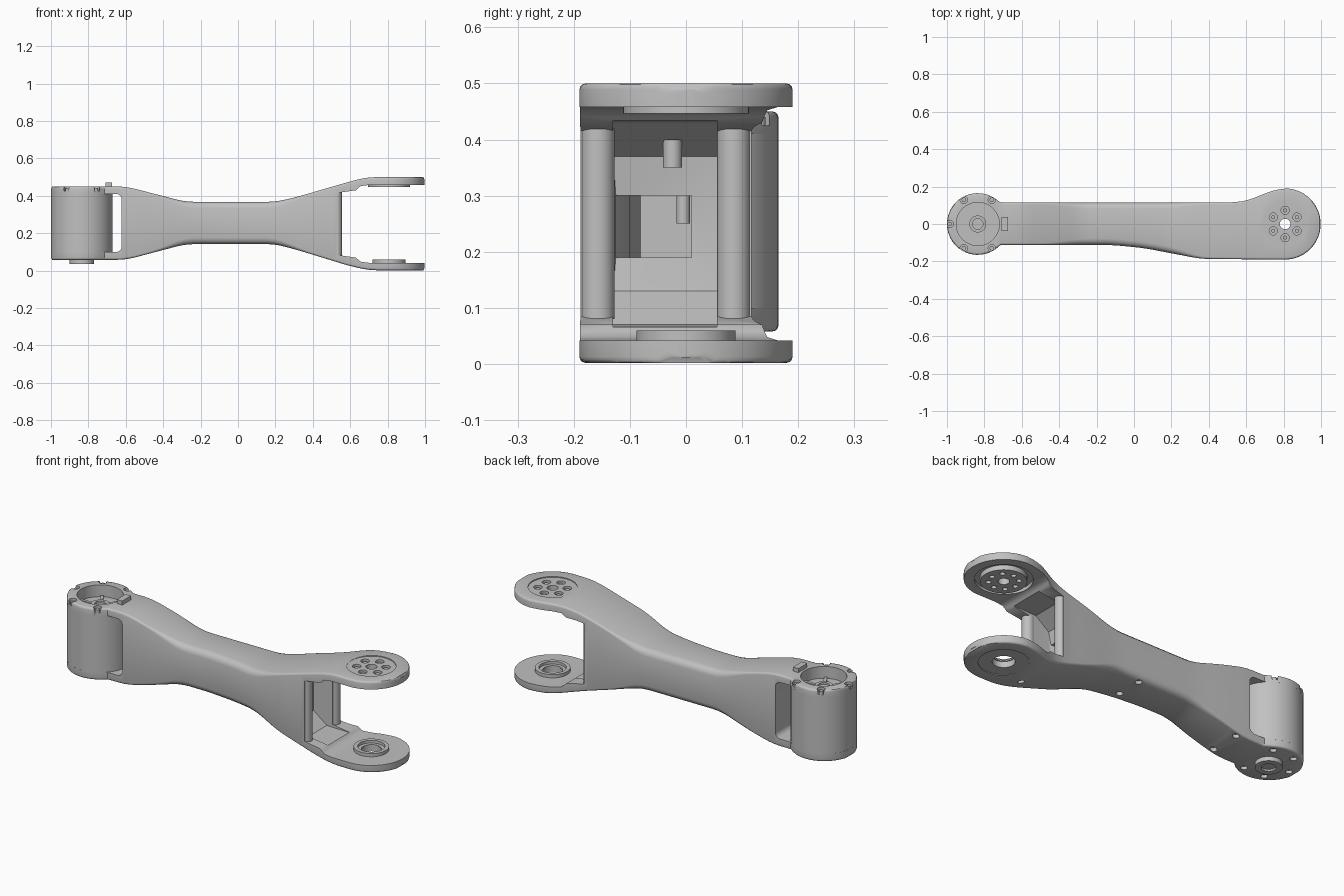
import bpy, bmesh, math
from mathutils import Matrix, Vector

if "Cube" in bpy.data.objects:
    bpy.data.objects.remove(bpy.data.objects["Cube"], do_unlink=True)

GREY = bpy.data.materials.new("machined grey")
GREY.use_nodes = True
GREY.diffuse_color = (0.53, 0.53, 0.53, 1)
GREY.node_tree.nodes["Principled BSDF"].inputs["Base Color"].default_value = GREY.diffuse_color

MOTOR, FORK = -0.835, 0.808      # x of the two joint axes
R_MOTOR, R_FORK = 0.165, 0.19


def to_object(name, bm):
    bmesh.ops.recalc_face_normals(bm, faces=bm.faces)
    mesh = bpy.data.meshes.new(name)
    bm.to_mesh(mesh)
    bm.free()
    ob = bpy.data.objects.new(name, mesh)
    bpy.context.collection.objects.link(ob)
    return ob


def loft(name, rings):
    bm = bmesh.new()
    vs = [[bm.verts.new(p) for p in ring] for ring in rings]
    n = len(vs[0])
    for a, b in zip(vs, vs[1:]):
        for i in range(n):
            j = (i + 1) % n
            bm.faces.new((a[i], a[j], b[j], b[i]))
    bm.faces.new(vs[0])
    bm.faces.new(vs[-1])
    return to_object(name, bm)


def cylinder(name, x, y, z0, z1, r, sides=48):
    bm = bmesh.new()
    bmesh.ops.create_cone(bm, cap_ends=True, segments=sides, radius1=r, radius2=r,
                          depth=z1 - z0, matrix=Matrix.Translation((x, y, (z0 + z1) / 2)))
    return to_object(name, bm)


def box(name, x0, x1, y0, y1, z0, z1, round_y=0.0):
    bm = bmesh.new()
    bmesh.ops.create_cube(bm, size=1)
    for v in bm.verts:
        v.co = Vector((x0 if v.co.x < 0 else x1, y0 if v.co.y < 0 else y1, z0 if v.co.z < 0 else z1))
    if round_y:
        edges = [e for e in bm.edges if abs(e.verts[0].co.y - e.verts[1].co.y) > 1e-4]
        bmesh.ops.bevel(bm, geom=edges, offset=round_y, segments=5, profile=0.5, affect='EDGES')
    return to_object(name, bm)


def boolean(ob, cutter):
    m = ob.modifiers.new("bool", 'BOOLEAN')
    m.operation, m.solver, m.object = 'DIFFERENCE', 'EXACT', cutter
    bpy.context.view_layer.update()
    mesh = bpy.data.meshes.new_from_object(ob.evaluated_get(bpy.context.evaluated_depsgraph_get()))
    ob.modifiers.clear()
    ob.data = mesh
    bpy.data.objects.remove(cutter, do_unlink=True)


def cut_hole(ob, x, y, z0, z1, r, sides=32):
    boolean(ob, cylinder("cutter", x, y, z0, z1, r, sides))


def around(cx, radius, angles):
    return [(cx + radius * math.cos(math.radians(a)), radius * math.sin(math.radians(a))) for a in angles]


def finish(ob):
    ob.data.materials.clear()
    ob.data.materials.append(GREY)
    bpy.ops.object.select_all(action='DESELECT')
    ob.select_set(True)
    bpy.context.view_layer.objects.active = ob
    bpy.ops.object.shade_smooth_by_angle(angle=math.radians(34))


def curve(keys, x):
    # Piecewise profile with softened corners
    def linear(t):
        for (xa, a), (xb, b) in zip(keys, keys[1:]):
            if t <= xb:
                return a + (b - a) * max(0, t - xa) / (xb - xa)
        return keys[-1][1]
    return sum(linear(x + d * 0.015) for d in range(-3, 4)) / 7


TOP = [(-0.6, .45), (-0.28, .368), (0.2, .368), (0.3, .39), (0.6, .477), (0.69, .5)]
BOTTOM = [(-0.6, .058), (-0.28, .142), (0.2, .142), (0.32, .11), (0.6, .024), (0.7, .002)]
BACK = [(0.54, .115), (0.62, .128), (0.7, .165), (0.76, .185), (0.82, .19)]
FRONT = [(-0.12, .112), (0.05, .128), (0.36, .187), (0.8, .19)]
ROUND = [(-0.45, .011), (-0.28, .034), (0.2, .034), (0.36, .011)]


def half_width(keys, x):
    if x > FORK:
        return math.sqrt(max(R_FORK ** 2 - (x - FORK) ** 2, 0))
    circle = math.sqrt(max(R_MOTOR ** 2 - (x - MOTOR) ** 2, 0))
    return circle if x < -0.72 else max(circle, curve(keys, x))


def section(x):
    # Rounded rectangle across the arm
    b, f = half_width(BACK, x), half_width(FRONT, x)
    c = min(curve(ROUND, x), 0.4 * b)
    edge = 0.01 if abs(x) > 0.995 else 0
    t, u = curve(TOP, x) - edge, curve(BOTTOM, x) + edge
    corners = [(b - c, t - c), (c - f, t - c), (c - f, u + c), (b - c, u + c)]
    return [(x, y + c * math.cos(a), z + c * math.sin(a))
            for q, (y, z) in enumerate(corners)
            for a in [math.radians(90 * q + 30 * k) for k in range(4)]]


# Arm body: lofted along x with rounded ends
turns = [math.radians(4 + 6 * i) for i in range(15)]
stations = [MOTOR - R_MOTOR * math.cos(t) for t in turns]
stations += [-0.81 + i * 0.0323 for i in range(50)]
stations += [FORK + R_FORK * math.cos(t) for t in reversed(turns)]
body = loft("arm_body", [section(x) for x in stations])

# Fork gap between the two plates
half = [(1.2, .042), (0.7, .042), (0.655, .048), (0.63, .07), (0.56, .08), (0.535, .085)]
gap = half + [(x, 0.5 - z) for x, z in reversed(half)]
boolean(body, loft("cutter", [[(x, y, z) for x, z in gap] for y in (-0.4, 0.4)]))


# Cavity stepping down to a tunnel in the neck
def frame(x, y0, y1, z0, z1):
    return [(x, y0, z0), (x, y1, z0), (x, y1, z1), (x, y0, z1)]


boolean(body, loft("cutter", [frame(0.64, -.13, .055, .066, .434), frame(0.5, -.13, .055, .07, .43),
                             frame(0.42, -.13, .055, .13, .37), frame(0.41, -.125, .01, .19, .3),
                             frame(0.2, -.1, .01, .19, .3), frame(-0.2, -.08, .01, .19, .3)]))

# Window beside the motor, motor bay and screw notches
boolean(body, box("cutter", -1.1, -0.622, -0.3, 0.3, 0.1, 0.41, 0.03))
cut_hole(body, MOTOR, 0, 0.3, 0.6, 0.115, 64)
notches = around(MOTOR, 0.15, (60, 120, 180, 240, 300))
for x, y in notches:
    cut_hole(body, x, y, 0.425, 0.5, 0.02, 20)

# Fork joint: recesses, bolt circle above, bearing bore below
cut_hole(body, FORK, 0, 0.495, 0.6, 0.122, 64)
cut_hole(body, FORK, 0, 0.4, 0.472, 0.14, 64)
cut_hole(body, FORK, 0, -0.1, 0.006, 0.122, 64)
cut_hole(body, FORK, 0, -0.1, 0.1, 0.055)
cut_hole(body, FORK, 0, 0.4, 0.6, 0.028)
bolts = around(FORK, 0.073, range(30, 390, 60))
for x, y in bolts:
    cut_hole(body, x, y, 0.478, 0.6, 0.022, 20)

# Blind screw holes along the underside
for x, y in around(MOTOR, 0.125, (60, 120, 180, 240, 300)) + [
        (-0.56, .085), (-0.56, -.08), (0.04, .08), (0.04, -.06), (0.6, -.12)]:
    z = curve(BOTTOM, x)
    cut_hole(body, x, y, z - 0.05, z + 0.018, 0.017, 16)
finish(body)

# Upper fork flange
flange = cylinder("upper_fork_flange", FORK, 0, 0.446, 0.474, 0.112, 64)
cut_hole(flange, FORK, 0, 0.4, 0.5, 0.028)
for x, y in around(FORK, 0.073, range(0, 360, 45)):
    cut_hole(flange, x, y, 0.4, 0.46, 0.013, 16)
finish(flange)
for x, y in bolts:
    finish(cylinder("bolt_head", x, y, 0.473, 0.488, 0.012, 6))

# Lower fork bearing ring
ring = cylinder("lower_bearing_ring", FORK, 0, 0.038, 0.06, 0.088, 64)
cut_hole(ring, FORK, 0, 0.045, 0.1, 0.068)
cut_hole(ring, FORK, 0, 0, 0.1, 0.05)
finish(ring)

# Rounded ends of the cavity side walls, and pegs inside the cavity
for y in (0.085, -0.157):
    finish(cylinder("wall_end_post", 0.526, y, 0.08, 0.42, 0.03, 32))
finish(cylinder("upper_cavity_peg", 0.45, -0.024, 0.35, 0.4, 0.017, 24))
finish(cylinder("lower_cavity_peg", 0.42, -0.005, 0.25, 0.3, 0.012, 24))

# Motor housing with its sunken cup, hub and spokes
housing = cylinder("motor_housing", MOTOR, 0, 0.095, 0.415, 0.1645, 96)
cut_hole(housing, MOTOR, 0, 0.385, 0.5, 0.115, 64)
finish(housing)
hub = cylinder("motor_hub", MOTOR, 0, 0.38, 0.402, 0.045)
cut_hole(hub, MOTOR, 0, 0.392, 0.5, 0.028)
finish(hub)
for i in range(6):
    spoke = box("motor_spoke", 0.04, 0.116, -0.008, 0.008, 0.38, 0.393)
    spoke.location.x, spoke.rotation_euler.z = MOTOR, math.radians(60 * i)
    finish(spoke)
for x, y in notches:
    finish(cylinder("notch_screw", x, y, 0.42, 0.44, 0.012, 16))
finish(box("locating_lug", -0.708, -0.675, -0.038, 0.038, 0.44, 0.472))

# Bottom motor boss
boss = cylinder("bottom_boss", MOTOR, 0, 0.035, 0.065, 0.066)
cut_hole(boss, MOTOR, 0, 0, 0.045, 0.035)
finish(boss)
